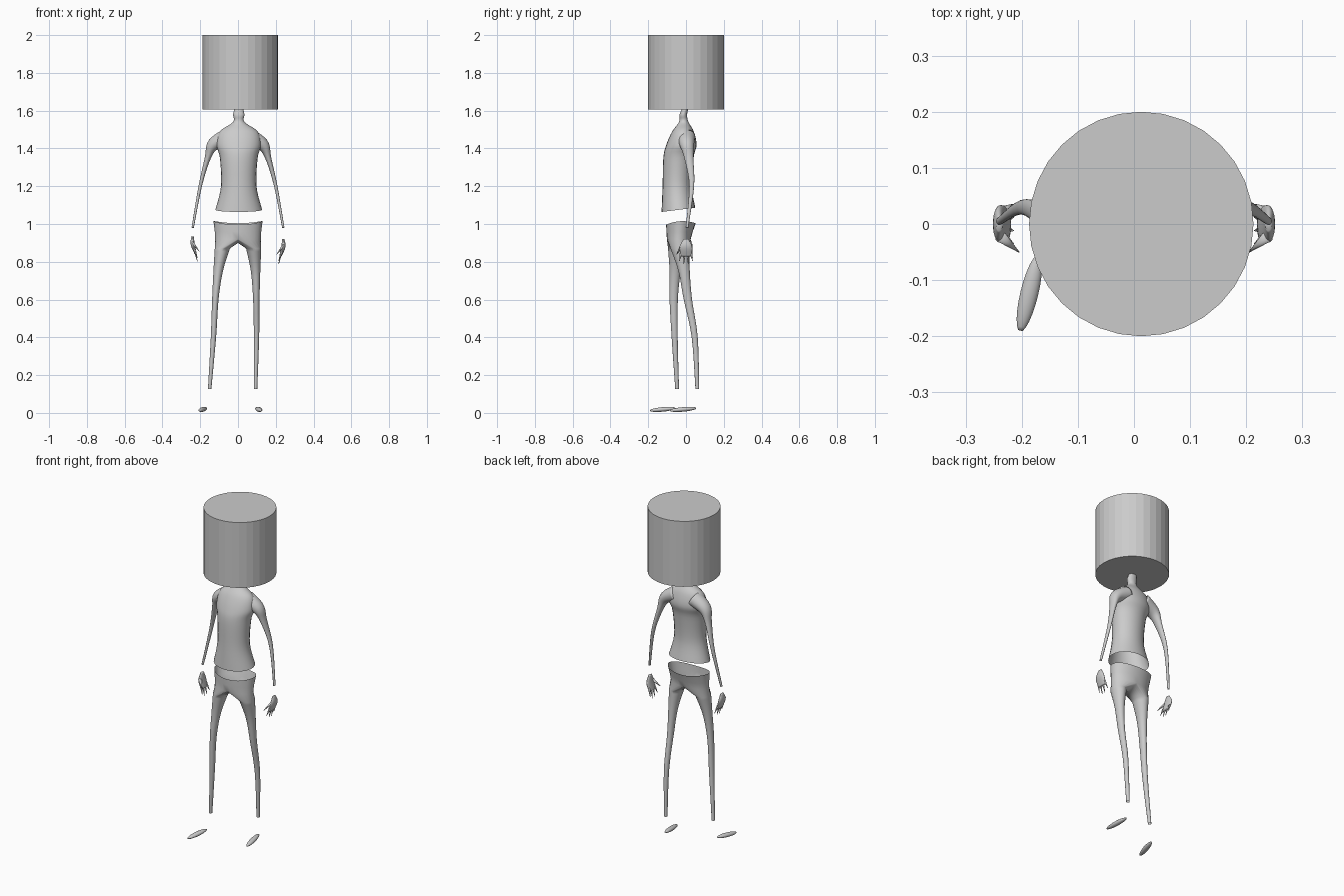
import bpy
import bmesh
from math import cos, sin, pi
from mathutils import Vector

SIDES = 24
HALF = SIDES // 2
BACKWARD, UP = Vector((0, 1, 0)), Vector((0, 0, 1))

if "Cube" in bpy.data.objects:
    bpy.data.objects.remove(bpy.data.objects["Cube"], do_unlink=True)


def add_object(name, bm):
    """Turn a bmesh into a smooth shaded object."""
    bmesh.ops.recalc_face_normals(bm, faces=bm.faces)
    mesh = bpy.data.meshes.new(name)
    bm.to_mesh(mesh)
    bm.free()
    for face in mesh.polygons:
        face.use_smooth = True
    obj = bpy.data.objects.new(name, mesh)
    bpy.context.collection.objects.link(obj)


def interpolate(keys, steps=5):
    """Run a smooth curve through keys of any number of values."""
    keys = [Vector(key) for key in keys]
    padded = [keys[0], *keys, keys[-1]]
    result = []
    for before, start, end, after in zip(padded, padded[1:], padded[2:], padded[3:]):
        for step in range(steps):
            t = step / steps
            arrive = (end - before) * t * (1 - t) ** 2 / 2
            leave = (after - start) * t * t * (1 - t) / 2
            result.append(start.lerp(end, t * t * (3 - 2 * t)) + arrive - leave)
    return result + [keys[-1]]


def ring(bm, centre, width, depth, normal=UP, reference=BACKWARD, rise=0):
    """Ellipse of vertices across the normal, starting at the front."""
    normal = Vector(normal).normalized()
    along = (reference - normal * reference.dot(normal)).normalized()
    across = along.cross(normal)
    verts = []
    for k in range(SIDES):
        angle = 2 * pi * k / SIDES - pi / 2
        point = Vector(centre) + across * width * cos(angle) + along * depth * sin(angle)
        verts.append(bm.verts.new(point + UP * rise * cos(angle) ** 2))
    return verts


def bridge(bm, rings):
    """Skin neighbouring rings with quads."""
    for lower, upper in zip(rings, rings[1:]):
        for i in range(SIDES):
            j = (i + 1) % SIDES
            bm.faces.new((lower[i], lower[j], upper[j], upper[i]))


def tube(bm, sections, reference=BACKWARD, open_end=False):
    """Loft ellipses of (x, y, z, width, depth) square to their path."""
    path = [Vector(section[:3]) for section in sections]
    rings = []
    for i, section in enumerate(sections):
        tangent = path[min(i + 1, len(path) - 1)] - path[max(i - 1, 0)]
        rings.append(ring(bm, path[i], section[3], section[4], tangent, reference))
    bridge(bm, rings)
    bm.faces.new(rings[0])
    if not open_end:
        bm.faces.new(rings[-1])


def mirrored(side, keys, lift=0):
    """Copy left-hand keys to either side of the body."""
    return [(side * x, y, z + lift, width, depth) for x, y, z, width, depth in keys]


# Cylindrical head
bpy.ops.mesh.primitive_cylinder_add(vertices=32, radius=0.2, depth=0.395,
                                    location=(0.013, 0, 1.8025))
bpy.context.object.name = "head"

# Torso and neck, from the leaning open hem upwards: y, z, width, depth
torso_keys = [
    (-0.04, 1.075, 0.124, 0.09),
    (-0.047, 1.2, 0.094, 0.077),
    (-0.04, 1.35, 0.1, 0.08),
    (-0.024, 1.42, 0.118, 0.08),
    (-0.016, 1.49, 0.1, 0.057),
    (-0.012, 1.54, 0.03, 0.025),
    (-0.014, 1.58, 0.03, 0.02),
    (0, 1.62, 0.02, 0.015),
]
bm = bmesh.new()
bridge(bm, [ring(bm, (0.004, y, z), width, depth, (0, min(0, z - 1.2), 1))
            for y, z, width, depth in interpolate(torso_keys)])
add_object("torso", bm)

# Trousers: one pelvis loop that splits into two legs along a crotch seam
bm = bmesh.new()
pelvis = [
    ring(bm, (0, -0.027, 1), 0.13, 0.078, (0, -0.05, 1), rise=0.015),
    ring(bm, (0, -0.034, 0.96), 0.123, 0.07),
    ring(bm, (0, -0.038, 0.92), 0.121, 0.063),
]
bridge(bm, pelvis)
hip = pelvis[-1]
seam = []
for k in range(1, HALF):
    t = k / HALF
    point = hip[HALF].co.lerp(hip[0].co, t)
    seam.append(bm.verts.new(point - UP * 0.02 * sin(pi * t)))

# Both legs share heights and thickness but stride apart
thickness = [(0.87, 0.04, 0.05), (0.75, 0.025, 0.03), (0.6, 0.017, 0.022),
             (0.4, 0.014, 0.016), (0.127, 0.009, 0.01)]
left_line = [(0.083, -0.032), (0.093, -0.01), (0.097, 0.01), (0.098, 0.046), (0.093, 0.06)]
right_line = [(-0.083, -0.045), (-0.105, -0.057), (-0.12, -0.065),
              (-0.13, -0.06), (-0.15, -0.047)]
for side, line in ((1, left_line), (-1, right_line)):
    outer = [hip[side * k % SIDES] for k in range(HALF + 1)]
    keys = [place + size for place, size in zip(line, thickness)]
    leg = [ring(bm, (x, y, z), side * width, depth)
           for x, y, z, width, depth in interpolate(keys)]
    bridge(bm, [outer + seam] + leg)
add_object("trousers", bm)

# Limb keys for the left side: x, y, z, width, depth
arm_keys = [
    (0.06, 0, 1.46, 0.045, 0.05),
    (0.13, 0.005, 1.42, 0.034, 0.038),
    (0.16, 0.015, 1.35, 0.016, 0.024),
    (0.2, 0.03, 1.2, 0.009, 0.013),
    (0.24, 0.005, 0.98, 0.006, 0.007),
]
palm_keys = [
    (0.24, 0, 0.92, 0.006, 0.013),
    (0.24, 0, 0.88, 0.011, 0.033),
    (0.225, 0, 0.83, 0.006, 0.03),
]
thumb_keys = [(0.24, -0.02, 0.885, 0.008, 0.012), (0.205, -0.05, 0.84, 0.001, 0.001)]

for name, side, lift, heel, toe in (
        ("left", 1, 0, (0.1, 0.056, 0.025), (0.12, -0.087, 0.012)),
        ("right", -1, 0.015, (-0.17, -0.055, 0.025), (-0.203, -0.192, 0.012))):
    # Arm flowing out of the shoulder
    bm = bmesh.new()
    tube(bm, interpolate(mirrored(side, arm_keys)), open_end=True)
    add_object(name + "_arm", bm)

    # Cupped hand with fanned, pointed fingers
    bm = bmesh.new()
    tube(bm, interpolate(mirrored(side, palm_keys, lift)))
    tube(bm, mirrored(side, thumb_keys, lift))
    for finger in range(4):
        fan = finger / 1.5 - 1
        tip = 0.785 + 0.02 * fan * fan
        tube(bm, mirrored(side, [(0.23, 0.025 * fan, 0.85, 0.006, 0.008),
                                 (0.215, 0.035 * fan, tip, 0.001, 0.001)], lift))
    add_object(name + "_hand", bm)

    # Flat rounded foot
    bm = bmesh.new()
    sections = []
    for step in range(1, HALF):
        angle = pi * step / HALF
        centre = Vector(heel).lerp(Vector(toe), (1 - cos(angle)) / 2)
        sections.append((*centre, 0.016 * sin(angle), 0.012 * sin(angle)))
    tube(bm, sections, reference=UP)
    add_object(name + "_foot", bm)
